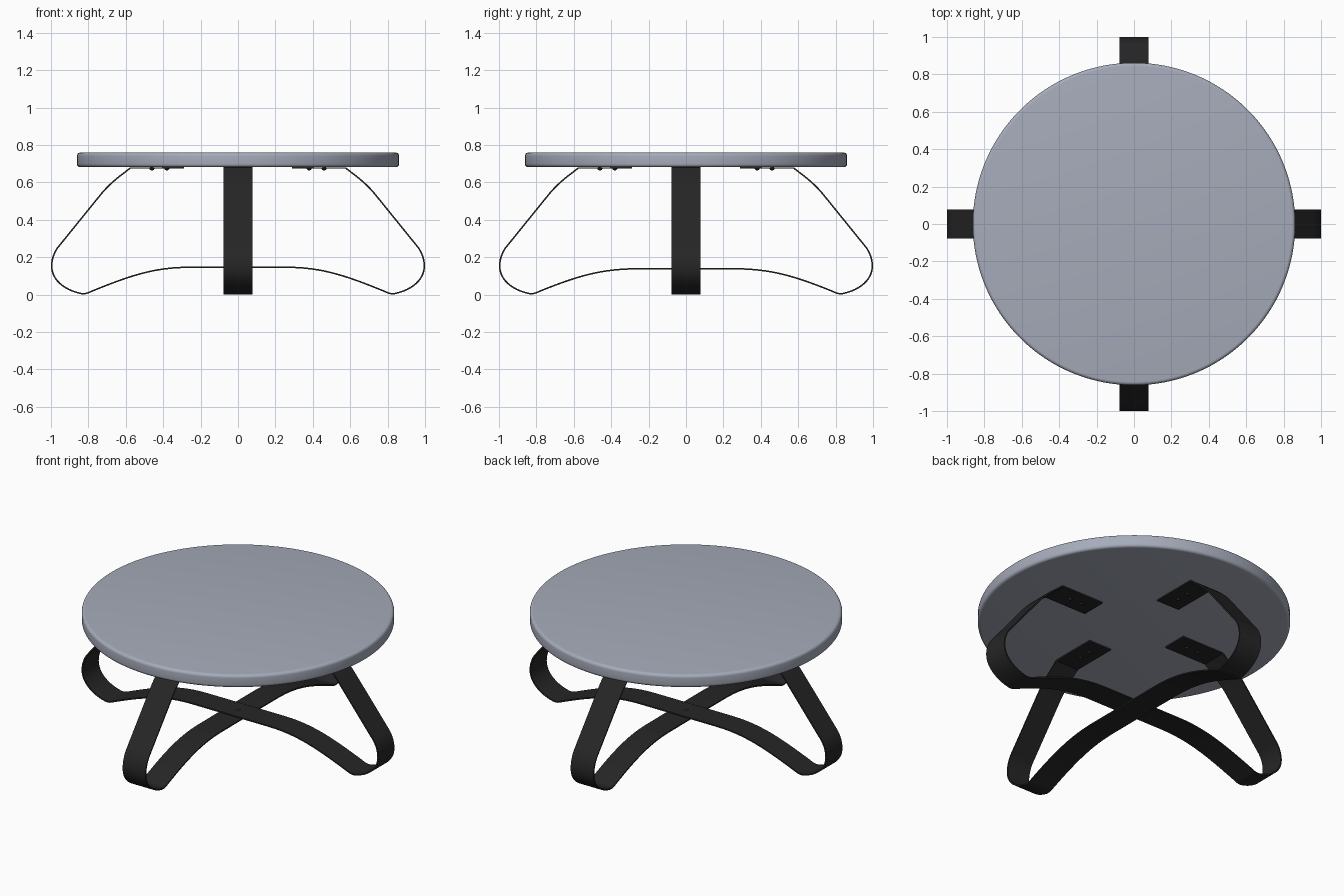
import bpy, bmesh, math
from mathutils import Vector, Matrix
from mathutils.geometry import interpolate_bezier

if "Cube" in bpy.data.objects:
    bpy.data.objects.remove(bpy.data.objects["Cube"])


def material(name, rgb):
    m = bpy.data.materials.new(name)
    m.diffuse_color = (*rgb, 1)
    m.use_nodes = True
    m.node_tree.nodes["Principled BSDF"].inputs["Base Color"].default_value = m.diffuse_color
    return m


grey = material("blue grey", (0.38, 0.41, 0.49))
black = material("black", (0.019, 0.019, 0.019))


def finish(name, bm, mat, angle=35):
    bmesh.ops.recalc_face_normals(bm, faces=bm.faces)
    me = bpy.data.meshes.new(name)
    bm.to_mesh(me)
    bm.free()
    me.materials.append(mat)
    ob = bpy.data.objects.new(name, me)
    bpy.context.collection.objects.link(ob)
    bpy.ops.object.select_all(action='DESELECT')
    bpy.context.view_layer.objects.active = ob
    ob.select_set(True)
    bpy.ops.object.shade_smooth_by_angle(angle=math.radians(angle))
    return ob


# Round table top with softened rims
bm = bmesh.new()
bmesh.ops.create_cone(bm, cap_ends=True, segments=128, radius1=0.862, radius2=0.862,
                      depth=0.078, matrix=Matrix.Translation((0, 0, 0.72)))
rims = [e for e in bm.edges if abs(e.verts[0].co.z - e.verts[1].co.z) < 1e-4]
bmesh.ops.bevel(bm, geom=rims, offset=0.018, segments=5, profile=0.5, affect='EDGES')
finish("table_top", bm, grey)

# Bent strap centre line: half path from the middle, out to the foot, up to the pad
T = 0.008
W = 0.077


def half_path(mid_z):
    beziers = [
        [(0.26, mid_z), (0.45, mid_z), (0.58, 0.10), (0.78, 0.019)],
        [(0.78, 0.019), (0.80, 0.010), (0.815, 0.002), (0.84, 0.006)],
        [(0.84, 0.006), (0.93, 0.025), (0.996, 0.08), (0.996, 0.152)],
        [(0.996, 0.152), (0.996, 0.20), (0.975, 0.24), (0.955, 0.262)],
        [(0.73, 0.54), (0.68, 0.60), (0.63, 0.635), (0.575, 0.677)],
    ]
    pts = [Vector((0, mid_z))]
    for b in beziers:
        for p in interpolate_bezier(*[Vector(q) for q in b], 13):
            if (p - pts[-1]).length > 1e-4:
                pts.append(p)
    return pts + [Vector((0.29, 0.677))]


def strap(name, mid_z, turn):
    half = half_path(mid_z)
    path = [Vector((-p.x, p.y)) for p in reversed(half[1:])] + half
    bm = bmesh.new()
    rings = []
    for i, p in enumerate(path):
        a = (p - path[max(i - 1, 0)])
        b = (path[min(i + 1, len(path) - 1)] - p)
        t = (a.normalized() + b.normalized()).normalized()
        n = Vector((-t.y, t.x)) * T / 2
        rings.append([bm.verts.new((p.x + s * n.x, y, p.y + s * n.y))
                      for s, y in ((1, -W), (1, W), (-1, W), (-1, -W))])
    for r, q in zip(rings, rings[1:]):
        for k in range(4):
            bm.faces.new((r[k], r[(k + 1) % 4], q[(k + 1) % 4], q[k]))
    bm.faces.new(rings[0])
    bm.faces.new(rings[-1])
    bmesh.ops.rotate(bm, verts=bm.verts, matrix=Matrix.Rotation(turn, 3, 'Z'))
    finish(name, bm, black)


strap("side_strap", 0.146, 0)
strap("front_back_strap", 0.138, math.pi / 2)


# Domed screw heads under the pads and at the crossing
def screw(name, x, y, z, height):
    bm = bmesh.new()
    bmesh.ops.create_uvsphere(bm, u_segments=16, v_segments=8, radius=1,
                              matrix=Matrix.LocRotScale(Vector((x, y, z)), None,
                                                        Vector((0.013, 0.013, height))))
    finish(name, bm, black)


for i in range(4):
    c, s = round(math.cos(i * math.pi / 2)), round(math.sin(i * math.pi / 2))
    for r in (0.38, 0.46):
        screw("pad_screw", r * c, r * s, 0.674, 0.010)
screw("crossing_screw", 0, 0, 0.150, 0.004)
